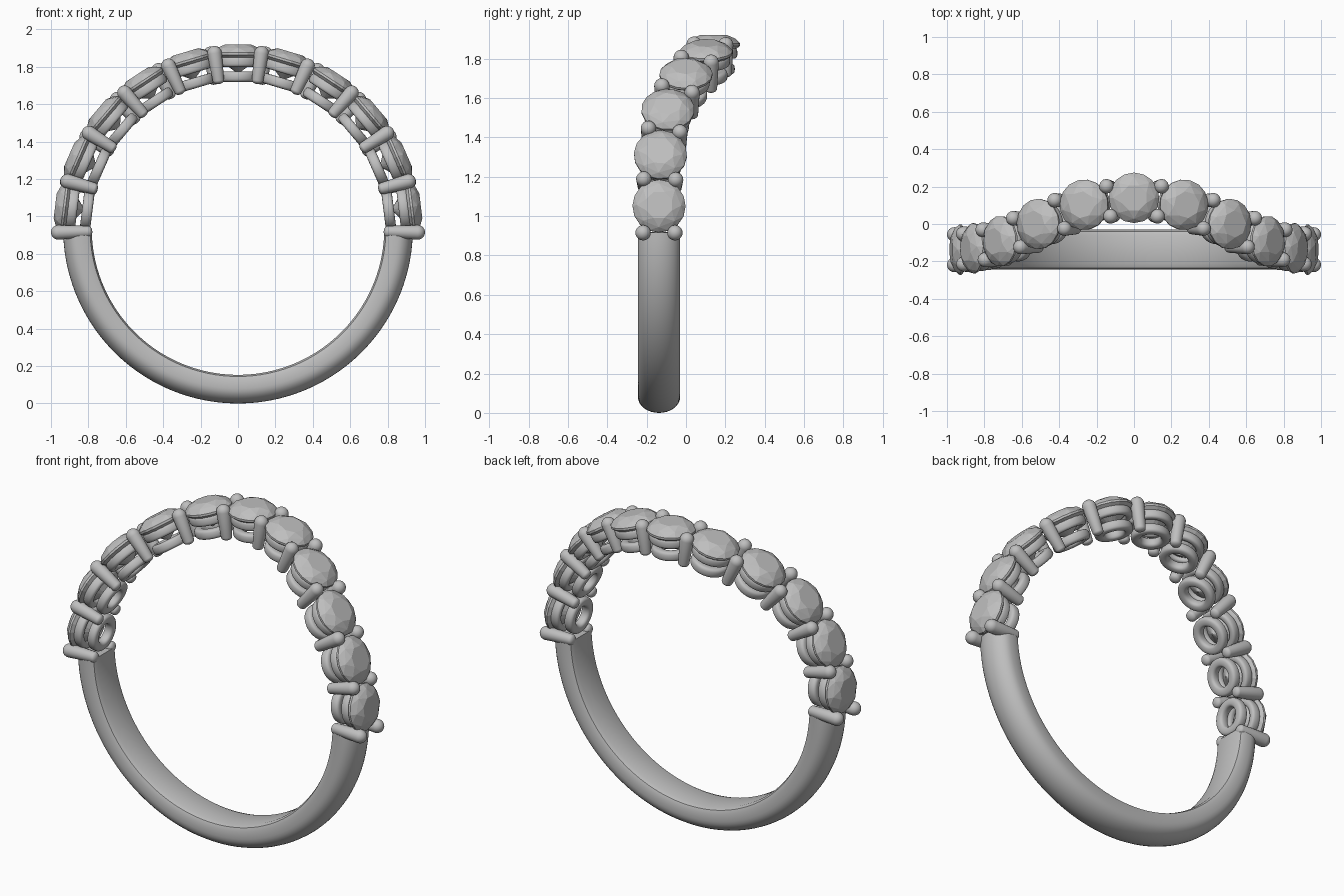
import bpy, bmesh, math
from mathutils import Matrix, Vector

if "Cube" in bpy.data.objects:
    bpy.data.objects.remove(bpy.data.objects["Cube"])

CENTRE_Z = 0.935      # middle of the finger hole
INNER, OUTER = 0.782, 0.935
BAND_Y = -0.137       # middle of the plain band
END = math.radians(-1.2)
STEP = (math.pi - 2 * END) / 11
STONE_R = 0.935

metal = bpy.data.materials.new("grey metal")
metal.use_nodes = True
grey = (0.52, 0.52, 0.52, 1)
metal.diffuse_color = grey
metal.node_tree.nodes["Principled BSDF"].inputs["Base Color"].default_value = grey


def finish(bm, name, smooth=True):
    bmesh.ops.recalc_face_normals(bm, faces=bm.faces)
    for f in bm.faces:
        f.smooth = smooth
    for e in bm.edges:
        if len(e.link_faces) == 2 and e.calc_face_angle() > math.radians(40):
            e.smooth = False
    mesh = bpy.data.meshes.new(name)
    bm.to_mesh(mesh)
    bm.free()
    mesh.materials.append(metal)
    return mesh


def place(name, mesh, matrix=Matrix()):
    ob = bpy.data.objects.new(name, mesh)
    ob.matrix_world = matrix
    bpy.context.collection.objects.link(ob)
    return ob


def lathe(name, profile, segs, closed=False):
    """Spin (radius, height) points around z."""
    bm = bmesh.new()
    verts = [bm.verts.new((r, 0, h)) for r, h in profile]
    pairs = list(zip(verts, verts[1:]))
    if closed:
        pairs.append((verts[-1], verts[0]))
    edges = [bm.edges.new(p) for p in pairs]
    bmesh.ops.spin(bm, geom=verts + edges, axis=(0, 0, 1), cent=(0, 0, 0),
                   angle=math.tau, steps=segs)
    bmesh.ops.remove_doubles(bm, verts=bm.verts, dist=0.0001)
    return finish(bm, name)


def rounded(r0, r1, h0, h1):
    """Superellipse section, a soft rounded bar."""
    pts = []
    for i in range(20):
        a = math.tau * i / 20
        c, s = math.cos(a), math.sin(a)
        pts.append(((r0 + r1) / 2 + (r1 - r0) / 2 * math.copysign(abs(c) ** 0.7, c),
                    (h0 + h1) / 2 + (h1 - h0) / 2 * math.copysign(abs(s) ** 0.7, s)))
    return pts


# Plain band: domed outside, nearly flat inside, swept through the lower half
def band():
    half = 0.107
    section = [(half * math.cos(a), OUTER - 0.08 + 0.08 * math.sin(a))
               for a in (math.pi * i / 16 for i in range(17))]
    section += [(-half, INNER + 0.03), (-0.098, INNER + 0.009), (-0.075, INNER),
                (0.075, INNER), (0.098, INNER + 0.009), (half, INNER + 0.03)]
    bm = bmesh.new()
    steps, rows = 80, []
    for i in range(steps + 1):
        a = math.pi - END + (math.pi + 2 * END) * i / steps
        rows.append([bm.verts.new((r * math.cos(a), BAND_Y + y, CENTRE_Z + r * math.sin(a)))
                     for y, r in section])
    n = len(section)
    for p, q in zip(rows, rows[1:]):
        for j in range(n):
            bm.faces.new((p[j], p[(j + 1) % n], q[(j + 1) % n], q[j]))
    bm.faces.new(rows[0])
    bm.faces.new(rows[-1])
    return finish(bm, "band")


# Faceted stone: hull of table, crown, girdle, pavilion and culet
def stone():
    bm = bmesh.new()
    for r, h, n, turn in ((0.072, 0.05, 8, 0.5), (0.112, 0.031, 8, 0),
                          (0.135, 0.006, 16, 0), (0.135, -0.006, 16, 0),
                          (0.066, -0.058, 8, 0), (0.004, -0.105, 8, 0)):
        for i in range(n):
            a = math.tau * (i + turn) / n
            bm.verts.new((r * math.cos(a), r * math.sin(a), h))
    bmesh.ops.convex_hull(bm, input=bm.verts)
    return finish(bm, "stone", smooth=False)


# Prong: slightly tapered rod with rounded ends, pointing outwards
def prong(name, tip):
    foot, r0, r1 = INNER - 0.003, 0.031, 0.039
    arc = [math.pi / 2 * i / 6 for i in range(7)]
    pts = [(r0 * math.sin(a), foot + 0.02 * (1 - math.cos(a))) for a in arc]
    pts += [(r1 * math.cos(a), tip - r1 + r1 * math.sin(a)) for a in arc]
    return lathe(name, pts, 20)


def frame(angle, y, radius, across):
    """Local z points outwards, local y across the row of stones."""
    out = Vector((math.cos(angle), 0, math.sin(angle)))
    side = across.cross(out)
    m = Matrix((side, across, out)).transposed().to_4x4()
    m.translation = Vector((0, y, CENTRE_Z)) + out * radius
    return m


def across_dir(angle, slope):
    """Unit vector square to the path that rises by slope along the arc."""
    tangent = Vector((-math.sin(angle), 0, math.cos(angle)))
    return (Vector((0, 1, 0)) - tangent * slope).normalized()


place("band", band())

stone_mesh = stone()
upper_mesh = lathe("upper_rail", rounded(0.08, 0.121, 0.865, 0.92), 40, True)
lower_mesh = lathe("lower_rail", rounded(0.055, 0.108, 0.784, 0.84), 40, True)
prong_mesh = prong("prong", 0.985)
end_mesh = prong("end_prong", 1.0)

# The row of stones bows backwards towards the top
half_row = [-0.137, -0.13, -0.092, 0.0, 0.103, 0.14]
row = half_row + half_row[-2::-1]
ends = [BAND_Y] + row + [BAND_Y]

for i, y in enumerate(row):
    a = END + STEP * (i + 0.5)
    slope = (ends[i + 2] - ends[i]) / (2 * STEP * STONE_R)
    across = across_dir(a, slope)
    place(f"stone_{i + 1}", stone_mesh, frame(a, y, STONE_R, across))
    place(f"upper_rail_{i + 1}", upper_mesh, frame(a, y, 0, across))
    place(f"lower_rail_{i + 1}", lower_mesh, frame(a, y, 0, across))

# A pair of prongs in every gap and at both ends
for i in range(12):
    a = END + STEP * i
    across = across_dir(a, (ends[i + 1] - ends[i]) / (STEP * STONE_R))
    mid = frame(a, (ends[i] + ends[i + 1]) / 2, 0, across)
    mesh = end_mesh if i in (0, 11) else prong_mesh
    for label, s in (("front", -1), ("back", 1)):
        place(f"{label}_prong_{i + 1}", mesh, mid @ Matrix.Translation((0, s * 0.081, 0)))
